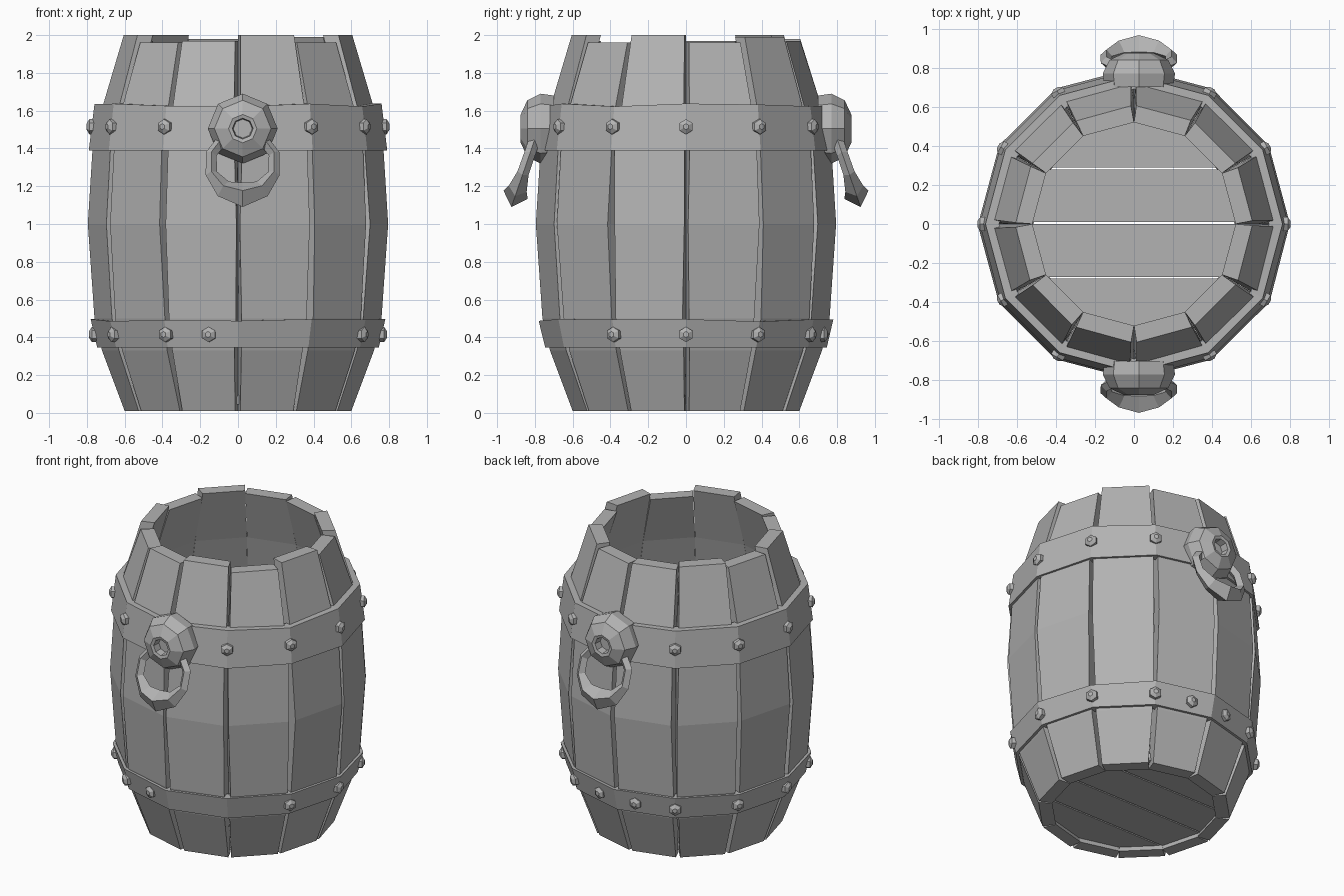
import bpy, bmesh, math, random
from mathutils import Vector, Matrix

random.seed(4)
if "Cube" in bpy.data.objects:
    bpy.data.objects.remove(bpy.data.objects["Cube"])

grey = bpy.data.materials.new("plain_grey")
grey.use_nodes = True
grey.diffuse_color = (0.45, 0.45, 0.45, 1)
grey.node_tree.nodes["Principled BSDF"].inputs["Base Color"].default_value = grey.diffuse_color


def finish(bm, name):
    bmesh.ops.recalc_face_normals(bm, faces=bm.faces)
    mesh = bpy.data.meshes.new(name)
    bm.to_mesh(mesh)
    bm.free()
    mesh.materials.append(grey)
    obj = bpy.data.objects.new(name, mesh)
    bpy.context.scene.collection.objects.link(obj)
    return obj


def loft(bm, rings, closed=False):
    """Skin a list of point rings; cap the ends unless the loft closes on itself."""
    loops = [[bm.verts.new(p) for p in ring] for ring in rings]
    pairs = list(zip(loops, loops[1:]))
    if closed:
        pairs.append((loops[-1], loops[0]))
    for a, b in pairs:
        n = len(a)
        for i in range(n):
            j = (i + 1) % n
            bm.faces.new((a[i], a[j], b[j], b[i]))
    if not closed:
        bm.faces.new(loops[0])
        bm.faces.new(loops[-1])


def polar(radius, degrees, z):
    a = math.radians(degrees)
    return Vector((radius * math.cos(a), radius * math.sin(a), z))


# Staves: twelve bowed boards with wedge gaps and uneven tops
profile = [(0.01, 0.6), (0.33, 0.72), (0.5, 0.76), (1.0, 0.795), (1.4, 0.77), (1.63, 0.715)]
tops = [1.96, 1.99, 1.97, 1.98, 2.0, 1.97, 2.0, 1.96, 1.97, 2.0, 1.96, 2.0]
for k, top in enumerate(tops):
    bm = bmesh.new()
    mid = 15 + 30 * k
    rings = []
    for z, r in profile + [(top, 0.605)]:
        left, right = (random.uniform(13.3, 14.4) for _ in range(2))
        rings.append([polar(r, mid - right, z), polar(r, mid + left, z),
                      polar(r - 0.085, mid + 14.95, z), polar(r - 0.085, mid - 14.95, z)])
    loft(bm, rings)
    finish(bm, f"stave_{k + 1}")


# Floor: four planks cut from one disc
edges = [-0.6, -0.275, 0.005, 0.285, 0.6]
for k, (low, high) in enumerate(zip(edges, edges[1:])):
    bm = bmesh.new()
    bmesh.ops.create_circle(bm, cap_ends=True, segments=12, radius=0.565)
    for y, side in ((low + 0.005, -1), (high - 0.005, 1)):
        bmesh.ops.bisect_plane(bm, geom=bm.verts[:] + bm.edges[:] + bm.faces[:],
                               plane_co=(0, y, 0), plane_no=(0, side, 0), clear_outer=True)
    raised = bmesh.ops.extrude_face_region(bm, geom=bm.faces[:])["geom"]
    bmesh.ops.translate(bm, vec=(0, 0, 0.05),
                        verts=[g for g in raised if isinstance(g, bmesh.types.BMVert)])
    bmesh.ops.translate(bm, vec=(0, 0, 0.045), verts=bm.verts)
    finish(bm, f"floor_plank_{k + 1}")


# Bands: twelve-sided hoops with slightly hand-hammered edges
def band(name, z0, r0, z1, r1):
    bm = bmesh.new()
    rings = []
    for k in range(12):
        a, dz = 30 * k, random.uniform(-0.008, 0.008)
        rings.append([polar(r0, a, z0), polar(r1, a, z1 + dz),
                      polar(r1 - 0.07, a, z1 + dz), polar(r0 - 0.06, a, z0)])
    loft(bm, rings, closed=True)
    finish(bm, name)


band("upper_band", 1.39, 0.79, 1.63, 0.76)
band("lower_band", 0.345, 0.745, 0.49, 0.78)


# Rivets: six-sided domes pointing outwards
def rivets(name, angles, z, radius):
    bm = bmesh.new()
    for a in angles:
        # Flat band facets lie nearer the axis between corners
        off = (a + 15) % 30 - 15
        r = radius * math.cos(math.radians(15)) / math.cos(math.radians(15 - abs(off)))
        spin = Matrix.Translation(polar(r, a, z)) @ Matrix.Rotation(math.radians(a), 4, "Z")
        rings = []
        for depth, size in ((-0.03, 0.04), (0.012, 0.04), (0.027, 0.016)):
            rings.append([spin @ Vector((depth, size * math.cos(i * math.pi / 3 + math.pi / 6),
                                         size * math.sin(i * math.pi / 3 + math.pi / 6)))
                          for i in range(6)])
        loft(bm, rings)
    finish(bm, name)


rivets("upper_rivets", [a for a in range(0, 360, 30) if a not in (90, 270)], 1.515, 0.775)
rivets("lower_rivets", [0, 30, 60, 79, 100, 120, 150, 180, 210, 240, 258, 330], 0.415, 0.762)

# Handles: faceted boss with a socket, and a hanging ring heavier at its base
cx = 0.025
for side, place in ((-1, "front"), (1, "back")):
    bm = bmesh.new()
    rings = []
    for y, r in ((0.7, 0.175), (0.77, 0.185), (0.84, 0.15), (0.875, 0.075), (0.87, 0.055), (0.82, 0.05)):
        rings.append([(cx + r * math.sin(i * math.pi / 4), side * y,
                       1.505 + r * math.cos(i * math.pi / 4)) for i in range(8)])
    loft(bm, rings)
    finish(bm, f"{place}_handle_boss")

    bm = bmesh.new()
    across, normal = Vector((1, 0, 0)), Vector((0, side * 0.945, 0.326))
    up = Vector((0, side * -0.326, 0.945))
    centre = Vector((cx, side * 0.845, 1.32))
    rings = []
    for i in range(10):
        t = i * math.pi / 5
        out = across * math.sin(t) + up * math.cos(t)
        weight = max(0, -math.cos(t))
        thick = 0.03 + 0.038 * weight ** 3
        rings.append([centre + out * (0.175 + thick * math.cos(s)) + normal * thick * math.sin(s)
                      for s in (0, math.pi / 2, math.pi, 3 * math.pi / 2)])
    loft(bm, rings, closed=True)
    finish(bm, f"{place}_handle_ring")
